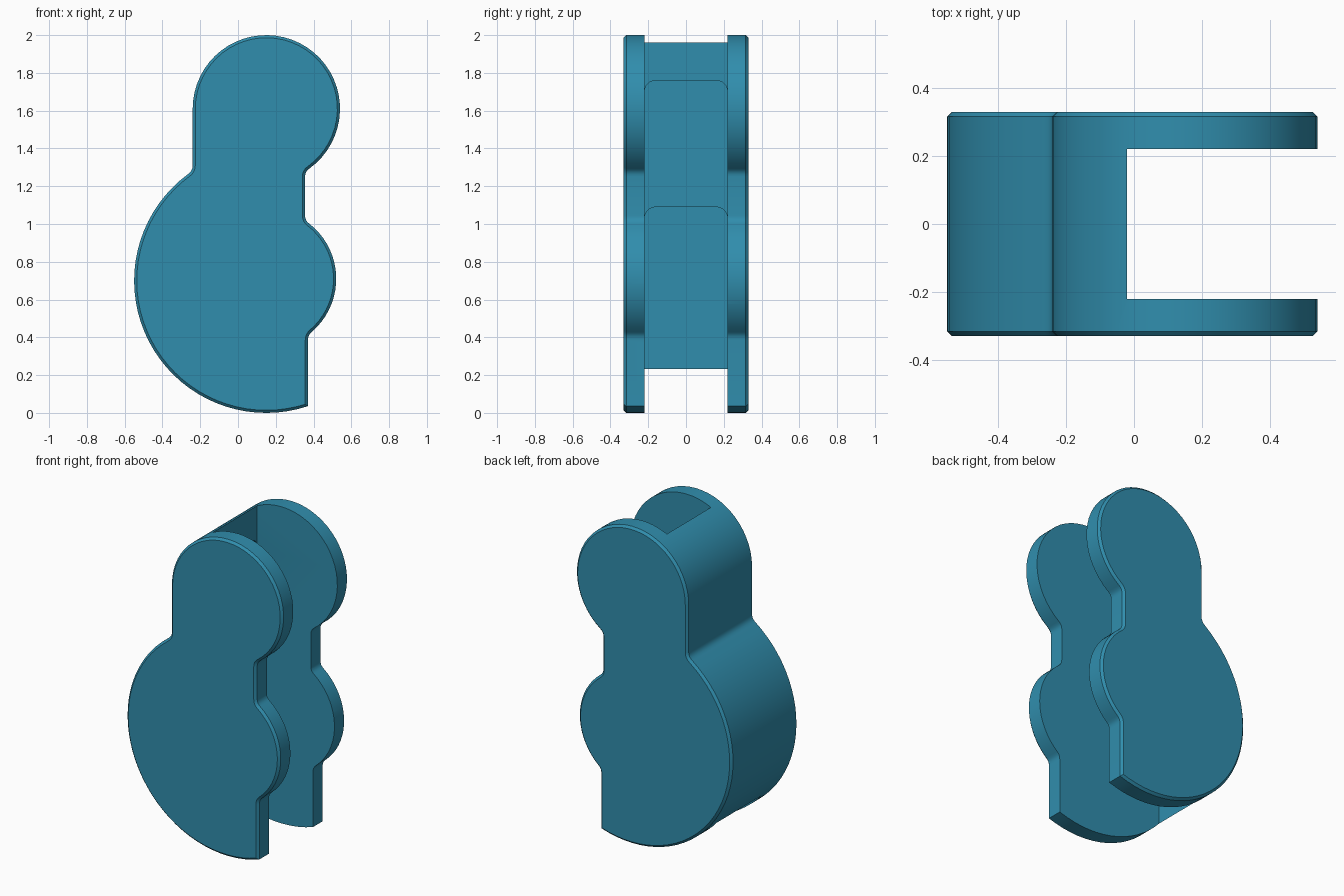
import bpy, bmesh, math
from mathutils import Vector

if "Cube" in bpy.data.objects:
    bpy.data.objects.remove(bpy.data.objects["Cube"])


def arc(cx, cz, r, a0, a1, n):
    return [Vector((cx + r * math.cos(math.radians(a0 + (a1 - a0) * i / n)),
                    cz + r * math.sin(math.radians(a0 + (a1 - a0) * i / n))))
            for i in range(n + 1)]


def blend(p, corner, q, n=4):
    # points of a small fillet between p and q
    c = Vector(corner)
    return [p * (1 - t) ** 2 + c * 2 * t * (1 - t) + q * t * t
            for t in (i / n for i in range(1, n))]


def extrude(name, points, shift, rim=0.0):
    # closed profile swept along a vector, with optional chamfered rims
    bm = bmesh.new()
    face = bm.faces.new([bm.verts.new(p) for p in points])
    ext = bmesh.ops.extrude_face_region(bm, geom=[face], use_keep_orig=True)["geom"]
    bmesh.ops.translate(bm, vec=shift, verts=[v for v in ext if isinstance(v, bmesh.types.BMVert)])
    bmesh.ops.recalc_face_normals(bm, faces=bm.faces)
    if rim:
        caps = [f for f in bm.faces if len(f.verts) > 4]
        edges = list({e for f in caps for e in f.edges})
        bmesh.ops.bevel(bm, geom=edges, offset=rim, segments=1, affect='EDGES', clamp_overlap=True)
    mesh = bpy.data.meshes.new(name)
    bm.to_mesh(mesh)
    bm.free()
    ob = bpy.data.objects.new(name, mesh)
    bpy.context.collection.objects.link(ob)
    return ob


# Side outline: lower lobe, small front bump, upper lobe
bump = arc(0.15, 0.71, 0.37, -49.5, 52.4, 18)
upper = arc(0.15, 1.61, 0.39, -54.3, 180, 36)
lower = arc(0.15, 0.70, 0.70, 126.4, 288.3, 36)
foot, neck_low = Vector((0.37, 0.385)), Vector((0.355, 1.045))
neck_high, back = Vector((0.355, 1.25)), Vector((-0.24, 1.31))
outline = ([foot] + blend(foot, (0.37, 0.4125), bump[0]) + bump
           + blend(bump[-1], (0.355, 1.018), neck_low) + [neck_low, neck_high]
           + blend(neck_high, (0.355, 1.278), upper[0]) + upper + [back]
           + blend(back, (-0.24, 1.281), lower[0]) + lower)
housing = extrude("housing", [(p.x, -0.33, p.y) for p in outline], (0, 0.66, 0), rim=0.014)


# Stepped slot between the side plates, open to the front
def slot(name, x, top, r):
    w = 0.22
    pts = [Vector((-w, -0.2)), Vector((w, -0.2))]
    if r:
        pts += arc(w - r, top - r, r, 0, 90, 6) + arc(r - w, top - r, r, 90, 180, 6)
    else:
        pts += [Vector((w, top)), Vector((-w, top))]
    cutter = extrude(name, [(x, p.x, p.y) for p in pts], (1 - x, 0, 0))
    cutter.hide_render = True
    bpy.context.view_layer.objects.active = housing
    mod = housing.modifiers.new(name, 'BOOLEAN')
    mod.operation, mod.solver, mod.object = 'DIFFERENCE', 'EXACT', cutter
    bpy.ops.object.modifier_apply(modifier=mod.name)
    bpy.data.objects.remove(cutter)


slot("upper_slot", -0.02, 2.3, 0)
slot("middle_slot", -0.03, 1.76, 0.06)
slot("lower_slot", -0.37, 1.09, 0.06)

bpy.ops.object.select_all(action='DESELECT')
housing.select_set(True)
bpy.context.view_layer.objects.active = housing
bpy.ops.object.shade_smooth_by_angle(angle=math.radians(30))

# Teal finish
mat = bpy.data.materials.new("teal")
mat.diffuse_color = (0.03, 0.27, 0.42, 1)
mat.use_nodes = True
mat.node_tree.nodes["Principled BSDF"].inputs["Base Color"].default_value = mat.diffuse_color
housing.data.materials.append(mat)
